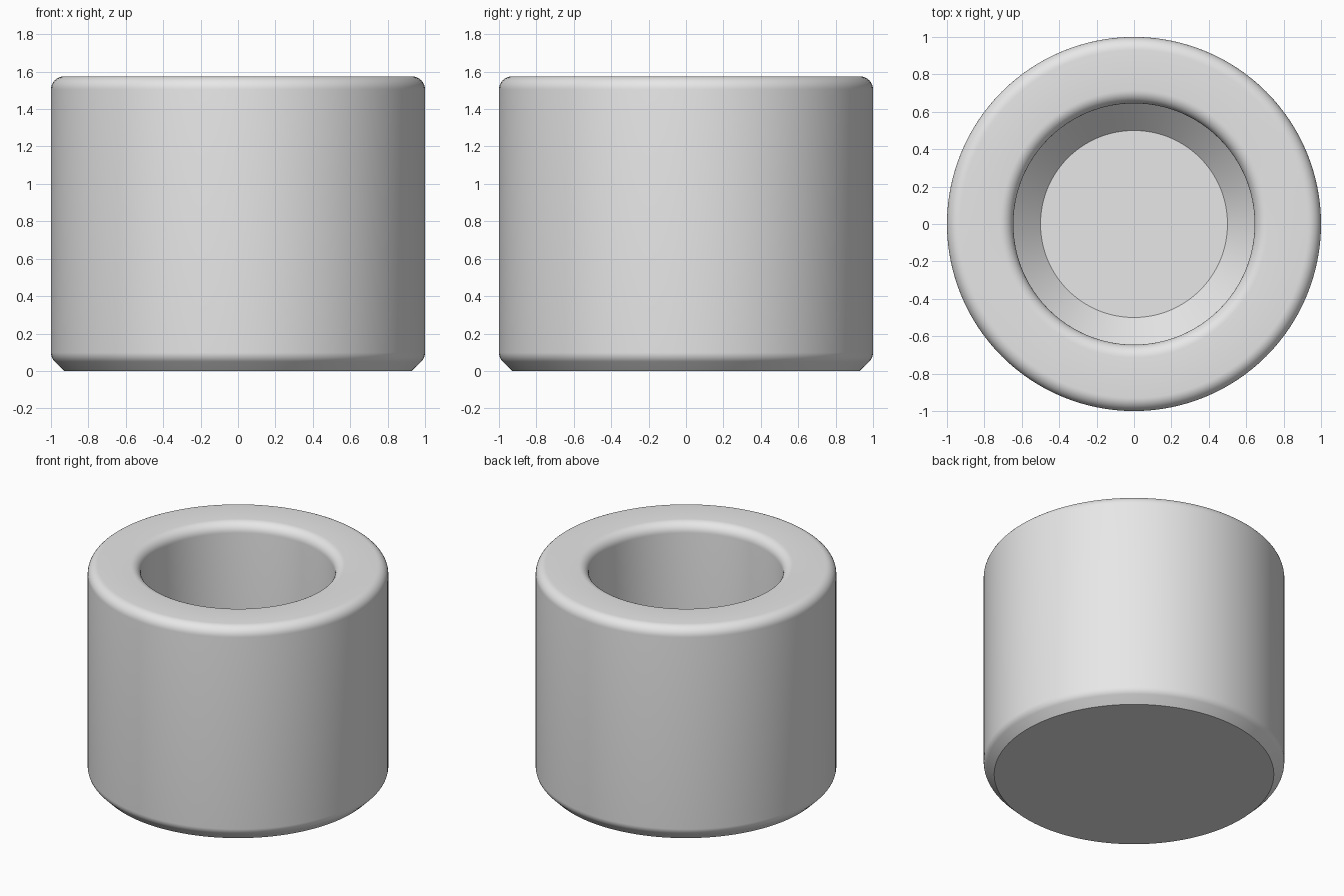
import bpy, bmesh
from math import sin, cos, pi, radians

cube = bpy.data.objects.get("Cube")
if cube:
    bpy.data.objects.remove(cube, do_unlink=True)

# Main sizes
HEIGHT = 1.575
RADIUS = 1.0
BORE = 0.645
FILLET = 0.07
FLOOR_RADIUS = 0.5
FLOOR_Z = 0.36
SEGMENTS = 128


def arc(r, z, start, end, steps=8):
    """Points of a fillet centred on (r, z), angles in degrees."""
    angles = [radians(start + (end - start) * i / steps) for i in range(steps + 1)]
    return [(r + FILLET * cos(a), z + FILLET * sin(a)) for a in angles]


# Half section, from the underside, up the outside and down into the bore
top = HEIGHT - FILLET
profile = [(0.93, 0)]
profile += arc(RADIUS - FILLET, 0.099, -45, 0)
profile += arc(RADIUS - FILLET, top, 0, 90)
profile += arc(BORE + FILLET, top, 90, 180)
profile += [(BORE, FLOOR_Z + BORE - FLOOR_RADIUS), (FLOOR_RADIUS, FLOOR_Z)]

# Turn the section into rings, bridge them and close both ends
bm = bmesh.new()
turns = [2 * pi * i / SEGMENTS for i in range(SEGMENTS)]
rings = [[bm.verts.new((r * cos(t), r * sin(t), z)) for t in turns] for r, z in profile]
for low, high in zip(rings, rings[1:]):
    for i in range(SEGMENTS):
        j = (i + 1) % SEGMENTS
        bm.faces.new((low[i], low[j], high[j], high[i]))
bm.faces.new(rings[0][::-1])
bm.faces.new(rings[-1])
bmesh.ops.recalc_face_normals(bm, faces=bm.faces)

mesh = bpy.data.meshes.new("cup_bushing")
bm.to_mesh(mesh)
bm.free()
bushing = bpy.data.objects.new("cup_bushing", mesh)
bpy.context.collection.objects.link(bushing)

# Plain grey
grey = bpy.data.materials.new("light_grey")
grey.use_nodes = True
color = (0.8, 0.8, 0.8, 1)
grey.diffuse_color = color
grey.node_tree.nodes["Principled BSDF"].inputs["Base Color"].default_value = color
mesh.materials.append(grey)

# Smooth curves with crisp corners
bpy.ops.object.select_all(action="DESELECT")
bushing.select_set(True)
bpy.context.view_layer.objects.active = bushing
bpy.ops.object.shade_smooth_by_angle(angle=radians(30))
